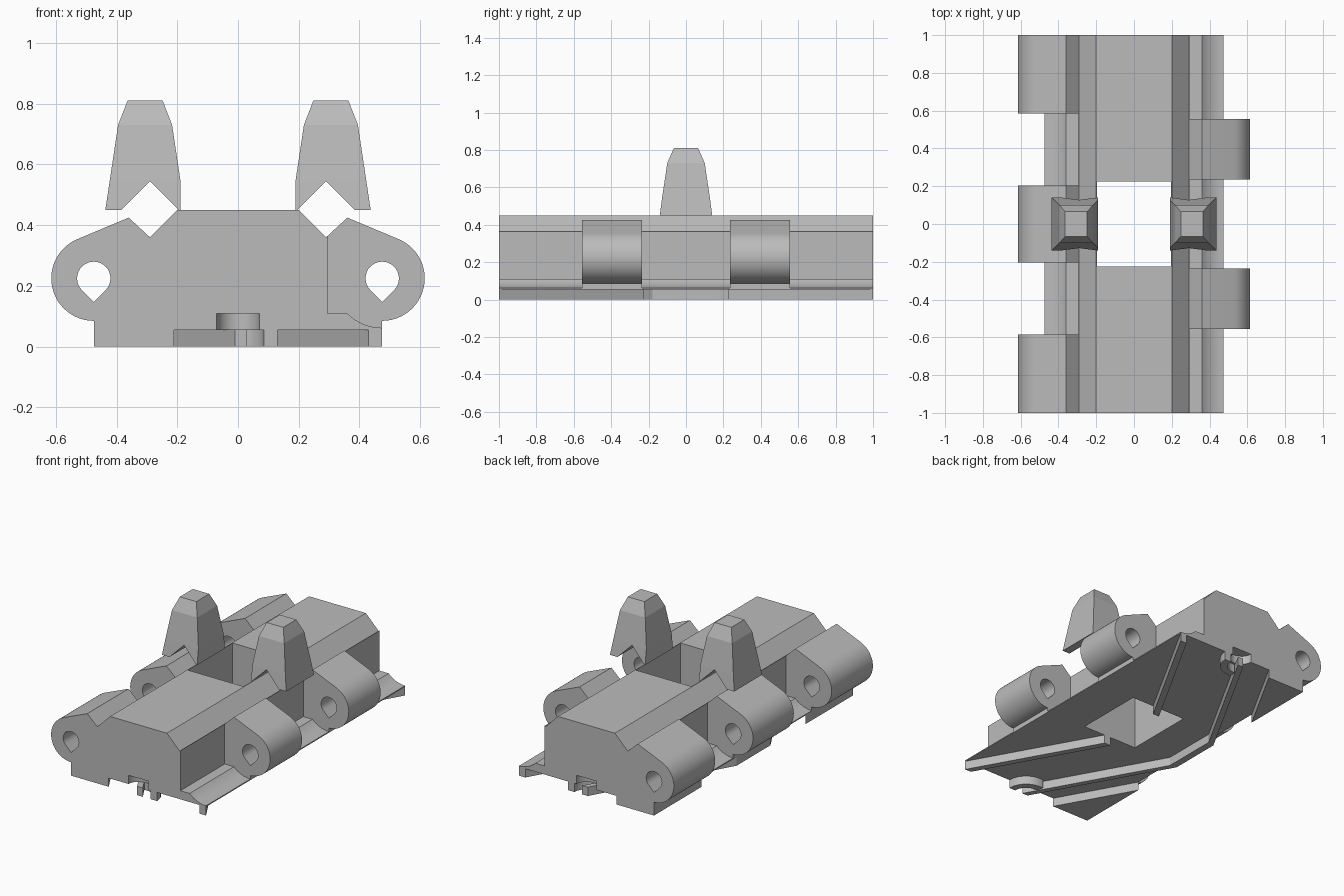
import bpy, bmesh
from math import sin, cos, radians

cube = bpy.data.objects.get("Cube")
if cube:
    bpy.data.objects.remove(cube, do_unlink=True)

steel = bpy.data.materials.new("plain grey steel")
GREY = (0.5, 0.5, 0.5, 1)
steel.diffuse_color = GREY
steel.use_nodes = True
steel.node_tree.nodes["Principled BSDF"].inputs["Base Color"].default_value = GREY

PIN_X, PIN_Z = 0.475, 0.225


def arc(cx, cy, r, start, end, n):
    """Points on an arc, angles in degrees."""
    angles = [radians(start + (end - start) * i / n) for i in range(n + 1)]
    return [(cx + r * cos(a), cy + r * sin(a)) for a in angles]


def loft(name, rings):
    """Solid through a stack of rings with equal point counts."""
    bm = bmesh.new()
    loops = [[bm.verts.new(p) for p in ring] for ring in rings]
    for low, high in zip(loops, loops[1:]):
        for i in range(len(low)):
            j = (i + 1) % len(low)
            bm.faces.new((low[i], low[j], high[j], high[i]))
    bm.faces.new(loops[0])
    bm.faces.new(loops[-1])
    bmesh.ops.recalc_face_normals(bm, faces=bm.faces)
    mesh = bpy.data.meshes.new(name)
    bm.to_mesh(mesh)
    bm.free()
    mesh.materials.append(steel)
    obj = bpy.data.objects.new(name, mesh)
    bpy.context.collection.objects.link(obj)
    return obj


def prism_y(name, outline, y0, y1):
    return loft(name, [[(x, y, z) for x, z in outline] for y in (y0, y1)])


def prism_z(name, outline, z0, z1):
    return loft(name, [[(x, y, z) for x, y in outline] for z in (z0, z1)])


def box(name, x0, x1, y0, y1, z0, z1):
    return prism_z(name, [(x0, y0), (x1, y0), (x1, y1), (x0, y1)], z0, z1)


def cut(target, cutter):
    """Subtract the cutter from the target and discard it."""
    cutter.hide_render = True
    mod = target.modifiers.new("cut", "BOOLEAN")
    mod.operation = "DIFFERENCE"
    mod.solver = "EXACT"
    mod.object = cutter
    bpy.context.view_layer.objects.active = target
    bpy.ops.object.modifier_apply(modifier=mod.name)
    bpy.data.objects.remove(cutter, do_unlink=True)


def smooth(obj):
    bpy.ops.object.select_all(action="DESELECT")
    obj.select_set(True)
    bpy.context.view_layer.objects.active = obj
    bpy.ops.object.shade_smooth_by_angle(angle=radians(25))


def flip(points, side):
    return [(side * a, b) for a, b in points]


# Link body: half profile with hinge lobe, mirrored and extruded
half = [(PIN_X, 0.055)] + arc(PIN_X, PIN_Z, 0.14, -90, 67, 24)
half += [(0.36, 0.425), (0.29, 0.36), (0.2, 0.45)]
body = prism_y("link_body", half + flip(half[::-1], -1), -1, 1)

# Gaps between hinge lobes, with a round clearance above the base
gap = [(0.295, 0.6), (0.295, 0.11)] + arc(PIN_X, PIN_Z, 0.163, 225, 270, 8)
gap += [(0.8, 0.062), (0.8, 0.6)]
right_gaps = [(-1.1, -0.555), (-0.235, 0.235), (0.555, 1.1)]
left_gaps = [(-0.585, -0.205), (0.205, 0.585)]
for side, spans in ((1, right_gaps), (-1, left_gaps)):
    for y0, y1 in spans:
        cut(body, prism_y("gap_cutter", flip(gap, side), y0, y1))

# Teardrop pin holes
teardrop = arc(PIN_X, PIN_Z, 0.055, -45, 225, 24) + [(PIN_X, PIN_Z - 0.078)]
for side in (1, -1):
    cut(body, prism_y("pin_cutter", flip(teardrop, side), -1.2, 1.2))

# Sprocket window and round end recesses
cut(body, box("window_cutter", -0.195, 0.195, -0.225, 0.225, -0.1, 0.6))
for end in (1, -1):
    circle = arc(0, end, 0.07, 0, 345, 23)
    cut(body, prism_z("recess_cutter", circle, -0.1, 0.11))
smooth(body)

# Guide horns with a diamond notch underneath
sections = [(0.45, 0.19, 0.437, 0.14), (0.55, 0.19, 0.422, 0.127),
            (0.73, 0.217, 0.395, 0.1), (0.81, 0.248, 0.364, 0.065)]
for side, label in ((1, "left"), (-1, "right")):
    rings = [[(side * x, y, z) for x, y in
              ((x0, -d), (x1, -d), (x1, d), (x0, d))]
             for z, x0, x1, d in sections]
    horn = loft(label + "_guide_horn", rings)
    diamond = [(0.195, 0.45), (0.29, 0.355), (0.385, 0.45), (0.29, 0.545)]
    cut(horn, prism_y("notch_cutter", flip(diamond, side), -0.3, 0.3))

# Chevron tread ribs below the base, mirrored front to back
treads = {
    "inner_tread_rib": [(0.43, -1), (0.475, -1), (0.04, -0.225), (-0.005, -0.225)],
    "outer_tread_rib": [(-0.01, -1), (0.03, -1), (-0.43, -0.18), (-0.43, 0),
                        (-0.475, 0), (-0.475, -0.17)],
    "corner_tread_pad": [(-0.475, -1), (-0.21, -1), (-0.475, -0.525)],
    "curved_tread_rib": arc(0, -1, 0.13, 0, 100, 10) + arc(0, -1, 0.085, 100, 0, 10),
}
for end, label in ((1, "front_"), (-1, "back_")):
    for name, outline in treads.items():
        rib = prism_z(label + name, [(x, end * y) for x, y in outline], 0, 0.056)
        if "curved" in name:
            smooth(rib)
